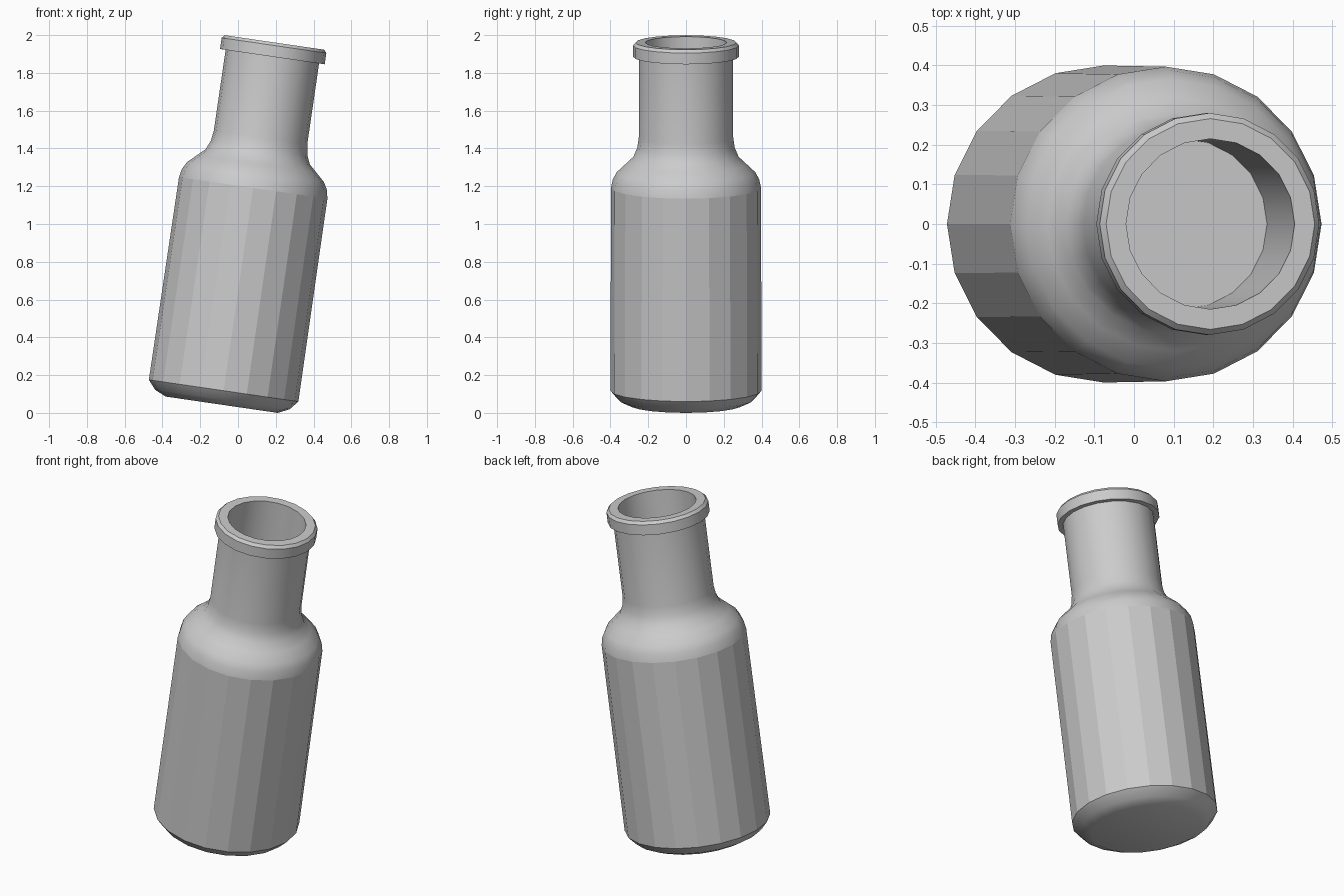
import bpy, bmesh, math
from mathutils import Matrix

if "Cube" in bpy.data.objects:
    bpy.data.objects.remove(bpy.data.objects["Cube"])

SIDES = 20
TILT = math.radians(8.3)

# Bottle profile: radius, height along the axis
profile = [
    (0.30, 0.0), (0.36, 0.028), (0.40, 0.075),          # rounded base
    (0.397, 1.16),                                      # body wall
    (0.388, 1.205), (0.366, 1.245), (0.32, 1.288),      # shoulder
    (0.279, 1.326), (0.258, 1.375), (0.25, 1.43),
    (0.25, 1.862), (0.28, 1.862), (0.28, 1.922),        # neck and lip
    (0.266, 1.938), (0.215, 1.938), (0.215, 1.455),     # mouth and inside
]
BODY_ROW = 2

bm = bmesh.new()
rings = []
for r, h in profile:
    rings.append([bm.verts.new((r * math.cos(2 * math.pi * i / SIDES),
                                r * math.sin(2 * math.pi * i / SIDES), h))
                  for i in range(SIDES)])

flat_faces = []
for row, (a, b) in enumerate(zip(rings, rings[1:])):
    for i in range(SIDES):
        j = (i + 1) % SIDES
        f = bm.faces.new((a[i], a[j], b[j], b[i]))
        if row == BODY_ROW:
            flat_faces.append(f.index)
bm.faces.new(rings[0][::-1])      # underside
bm.faces.new(rings[-1])           # floor inside the neck

mesh = bpy.data.meshes.new("bottle")
bm.to_mesh(mesh)
bm.free()
bottle = bpy.data.objects.new("bottle", mesh)
bpy.context.collection.objects.link(bottle)

# Lean the bottle to the right, standing on its lower edge
mesh.transform(Matrix.Translation((-0.087, 0, 0.30 * math.sin(TILT)))
               @ Matrix.Rotation(TILT, 4, 'Y'))

# Smooth curves, faceted body wall
bpy.context.view_layer.objects.active = bottle
bottle.select_set(True)
bpy.ops.object.shade_smooth_by_angle(angle=math.radians(30))
for p in mesh.polygons[BODY_ROW * SIDES:(BODY_ROW + 1) * SIDES]:
    p.use_smooth = False
